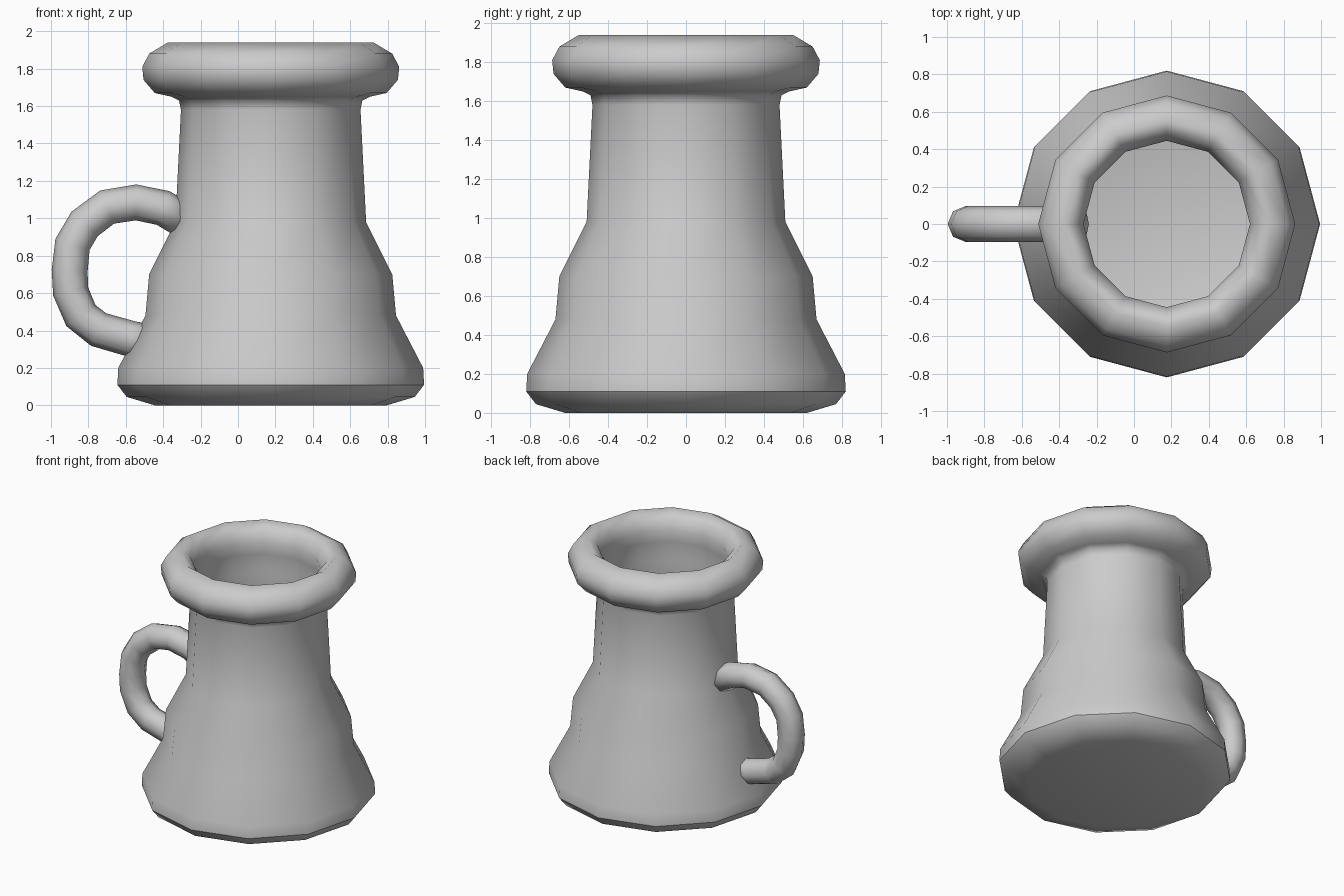
import bpy, bmesh
from math import sin, cos, tau
from mathutils import Vector

if "Cube" in bpy.data.objects:
    bpy.data.objects.remove(bpy.data.objects["Cube"])


def skin(name, rings, sharp_ring=None):
    """Join equal rings of points into a capped smooth surface."""
    bm = bmesh.new()
    loops = [[bm.verts.new(p) for p in ring] for ring in rings]
    n = len(loops[0])
    for a, b in zip(loops, loops[1:]):
        for i in range(n):
            j = (i + 1) % n
            bm.faces.new((a[i], a[j], b[j], b[i]))
    bm.faces.new(loops[0])
    bm.faces.new(loops[-1])
    bmesh.ops.recalc_face_normals(bm, faces=bm.faces)
    for f in bm.faces:
        f.smooth = True
    if sharp_ring is not None:
        ring = loops[sharp_ring]
        for i in range(n):
            bm.edges.get((ring[i], ring[(i + 1) % n])).smooth = False
    mesh = bpy.data.meshes.new(name)
    bm.to_mesh(mesh)
    bm.free()
    obj = bpy.data.objects.new(name, mesh)
    bpy.context.collection.objects.link(obj)
    return obj


# Mug body: outer wall, rolled rim, then thin inner wall down to the floor
CX, SIDES = 0.175, 12
profile = [
    (0.62, 0.0), (0.77, 0.045), (0.82, 0.11), (0.815, 0.20), (0.67, 0.48),
    (0.65, 0.70), (0.51, 0.98), (0.48, 1.58), (0.49, 1.63), (0.53, 1.65),
    (0.62, 1.67), (0.68, 1.74), (0.687, 1.81), (0.65, 1.88), (0.55, 1.94),
    (0.48, 1.89), (0.445, 1.81), (0.45, 1.72), (0.46, 1.64), (0.455, 1.58),
    (0.485, 0.98), (0.62, 0.69), (0.64, 0.47), (0.785, 0.19), (0.77, 0.11),
    (0.62, 0.04),
]
skin("mug_body", [[(CX + r * cos(tau * i / SIDES), r * sin(tau * i / SIDES), z)
                   for i in range(SIDES)] for r, z in profile], sharp_ring=2)

# Handle: octagonal tube swept along a path in the side plane
path = [Vector((x, 0, z)) for x, z in [
    (-0.29, 0.99), (-0.40, 1.055), (-0.545, 1.085), (-0.70, 1.06),
    (-0.82, 0.97), (-0.885, 0.86), (-0.90, 0.72), (-0.895, 0.61),
    (-0.84, 0.48), (-0.745, 0.405), (-0.57, 0.355), (-0.46, 0.335)]]
rings = []
for k, p in enumerate(path):
    t = (path[min(k + 1, len(path) - 1)] - path[max(k - 1, 0)]).normalized()
    side = Vector((0, 1, 0))
    out = t.cross(side)
    rings.append([p + 0.096 * (cos(tau * i / 8) * out + sin(tau * i / 8) * side)
                  for i in range(8)])
skin("handle", rings)
